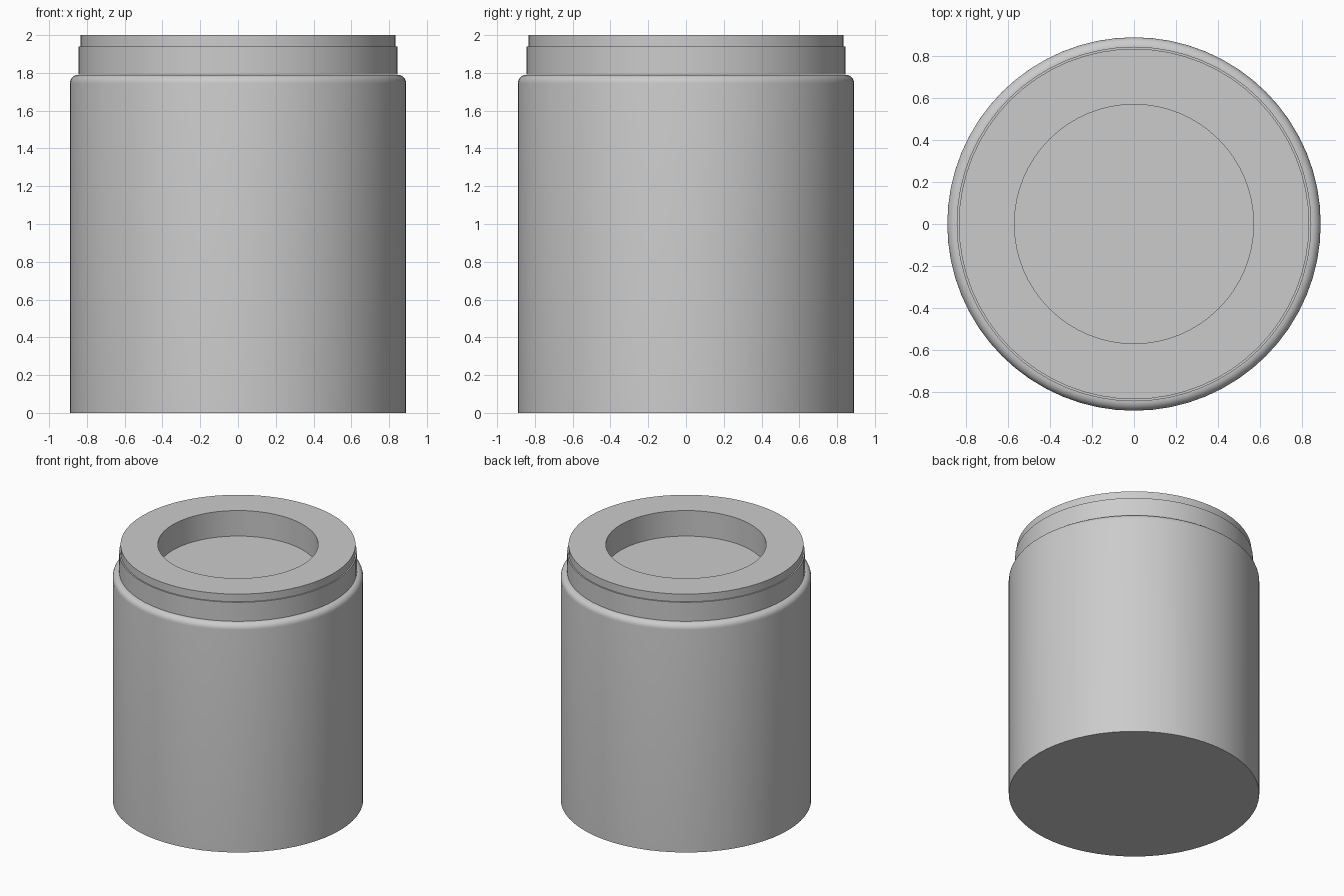
import bpy, bmesh, math

cube = bpy.data.objects.get("Cube")
if cube:
    bpy.data.objects.remove(cube, do_unlink=True)

SEGMENTS = 64
grey = bpy.data.materials.new("plain grey")
grey.use_nodes = True
colour = (0.6, 0.6, 0.6, 1)
grey.diffuse_color = colour
grey.node_tree.nodes["Principled BSDF"].inputs["Base Color"].default_value = colour


def lathe(name, profile):
    """Spin a radius/height profile about z; radius zero closes the ends."""
    bm = bmesh.new()
    verts = [bm.verts.new((r, 0, z)) for r, z in profile]
    edges = [bm.edges.new(pair) for pair in zip(verts, verts[1:])]
    bmesh.ops.spin(bm, geom=verts + edges, cent=(0, 0, 0), axis=(0, 0, 1),
                   angle=math.tau, steps=SEGMENTS, use_duplicate=False)
    bmesh.ops.remove_doubles(bm, verts=bm.verts, dist=0.0001)
    bmesh.ops.recalc_face_normals(bm, faces=bm.faces)
    mesh = bpy.data.meshes.new(name)
    bm.to_mesh(mesh)
    bm.free()
    mesh.materials.append(grey)
    obj = bpy.data.objects.new(name, mesh)
    bpy.context.collection.objects.link(obj)
    bpy.ops.object.select_all(action="DESELECT")
    obj.select_set(True)
    bpy.context.view_layer.objects.active = obj
    bpy.ops.object.shade_smooth_by_angle(angle=math.radians(30))


# Jar body with a rounded shoulder
radius, top, fillet = 0.89, 1.79, 0.045
shoulder = [(radius - fillet + fillet * math.cos(a), top - fillet + fillet * math.sin(a))
            for a in (math.pi / 2 * i / 6 for i in range(7))]
lathe("jar_body", [(0, 0), (radius, 0)] + shoulder + [(0, top)])

# Stepped lid with a round recess in its top
lathe("lid", [(0, 1.791), (0.845, 1.791), (0.845, 1.94), (0.835, 1.94),
              (0.835, 2), (0.57, 2), (0.57, 1.8), (0, 1.8)])
